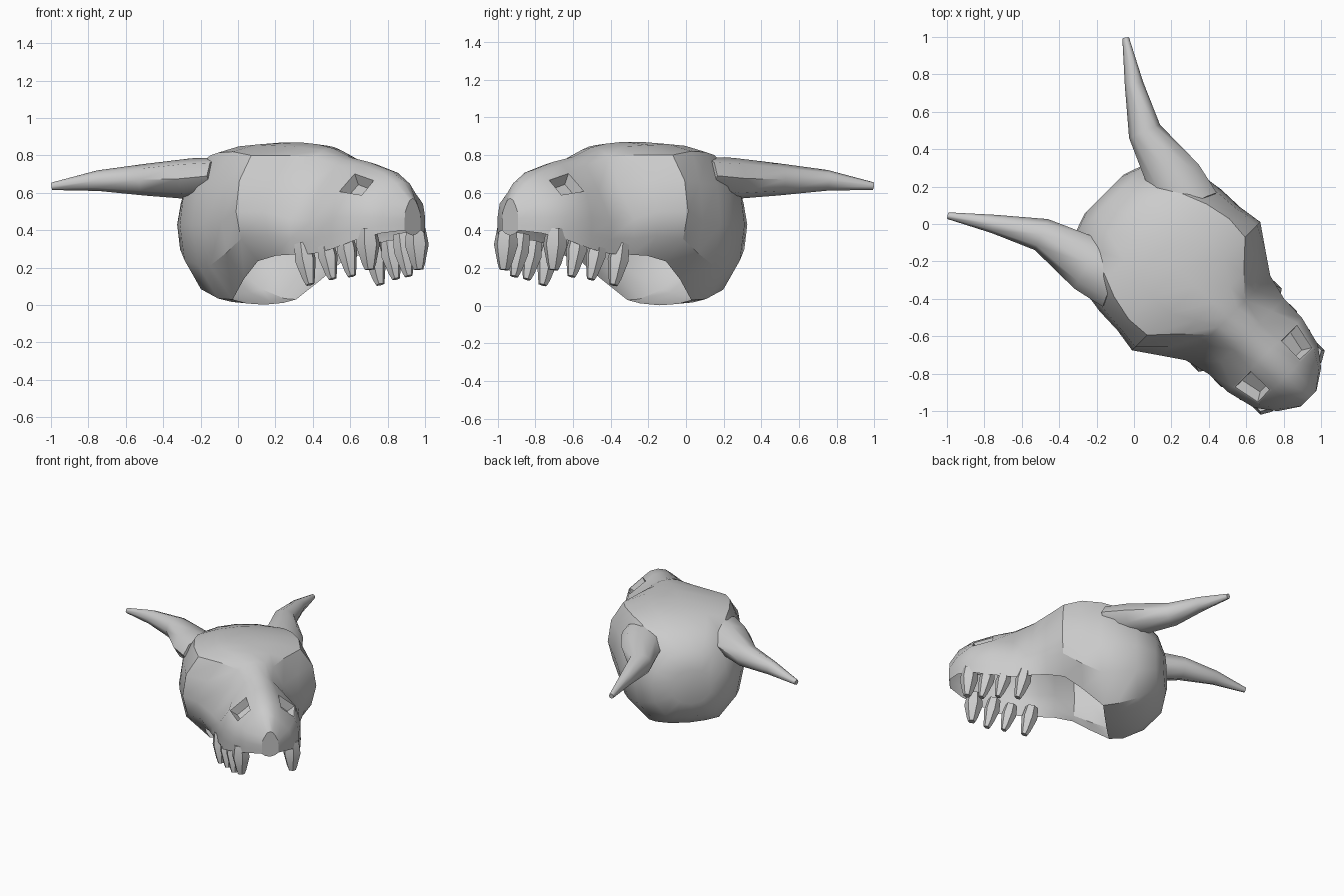
import bpy, bmesh, math
from mathutils import Vector

if "Cube" in bpy.data.objects:
    bpy.data.objects.remove(bpy.data.objects["Cube"])

TURN = -math.pi / 4      # the head looks along the diagonal (+x, -y)


def finish(name, bm, angle=35):
    bmesh.ops.recalc_face_normals(bm, faces=bm.faces)
    me = bpy.data.meshes.new(name)
    bm.to_mesh(me)
    bm.free()
    ob = bpy.data.objects.new(name, me)
    bpy.context.collection.objects.link(ob)
    ob.rotation_euler.z = TURN
    bpy.ops.object.select_all(action='DESELECT')
    bpy.context.view_layer.objects.active = ob
    ob.select_set(True)
    bpy.ops.object.shade_smooth_by_angle(angle=math.radians(angle))
    return ob


def loft(bm, rings):
    vs = [[bm.verts.new(p) for p in r] for r in rings]
    n = len(vs[0])
    faces = [[bm.faces.new((a[i], a[(i + 1) % n], b[(i + 1) % n], b[i])) for i in range(n)]
             for a, b in zip(vs, vs[1:])]
    bm.faces.new(vs[0])
    bm.faces.new(vs[-1])
    return vs, faces


def tube(name, path, sides, angle=50):
    # path of (centre, radius, upright radius)
    rings = []
    for k, (c, r, r2) in enumerate(path):
        c = Vector(c)
        d = Vector(path[min(k + 1, len(path) - 1)][0]) - Vector(path[max(k - 1, 0)][0])
        d.normalize()
        side = d.cross(Vector((0, 0, 1)) if abs(d.z) < .8 else Vector((0, 1, 0))).normalized()
        up = side.cross(d)
        rings.append([c + side * r * math.cos(t) + up * r2 * math.sin(t)
                      for t in (2 * math.pi * i / sides for i in range(sides))])
    bm = bmesh.new()
    loft(bm, rings)
    return finish(name, bm, angle)


# Skull sections: along, crown half width, crown edge z, half width, its z,
# jaw half width, jaw z, top z
sections = [
    (-.225, .07, .53, .15, .42, .08, .31, .55),
    (-.18, .16, .63, .28, .43, .18, .19, .68),
    (-.05, .25, .745, .39, .43, .23, .085, .79),
    (.10, .31, .80, .445, .43, .25, .035, .84),
    (.20, .35, .815, .46, .43, .24, .03, .86),
    (.34, .38, .82, .465, .45, .295, .14, .87),
    (.47, .37, .80, .485, .50, .32, .235, .87),
    (.60, .23, .80, .395, .50, .31, .265, .86),
    (.71, .13, .79, .32, .46, .30, .27, .84),
    (.85, .10, .745, .285, .45, .28, .275, .79),
    (.99, .11, .71, .28, .47, .28, .30, .765),
    (1.15, .105, .67, .24, .47, .235, .355, .72),
    (1.25, .09, .60, .165, .47, .165, .385, .665),
    (1.32, .04, .53, .06, .46, .06, .40, .57),
]
rings = []
for u, wt, zs, w, zm, wj, zb, zt in sections:
    bulge = {.60: .6, .71: .38, .85: .5}.get(u, .78)     # eye hollows
    half = [(0, zt), (.55 * wt, zt * .75 + zs * .25), (wt, zs),
            (wt + (w - wt) * bulge, zm + .55 * (zs - zm)), (w, zm),
            (wj + (w - wj) * .78, zm + .55 * (zb - zm)), (wj, zb),
            (.6 * wj, zb - .018), (0, zb - .028)]
    rings.append([(u, v, z) for v, z in half + [(-v, z) for v, z in reversed(half[1:-1])]])
bm = bmesh.new()
vs, faces = loft(bm, rings)
bmesh.ops.recalc_face_normals(bm, faces=bm.faces)

# Nostril pits, sunk into the upper snout panels
pits = [faces[10][2], faces[10][13]]
bmesh.ops.inset_individual(bm, faces=pits, thickness=.014)
bmesh.ops.inset_individual(bm, faces=pits, thickness=.022, depth=-.06)

# The underside is open from the throat to the front teeth
bmesh.ops.delete(bm, geom=[f for row in faces[4:] for f in row[6:10]], context='FACES_ONLY')
skull = finish("skull", bm, 32)

# Teeth: root along, root across, root z, tip z, radius
teeth = [(1.16, .185, .41, .19, .066), (1.02, .215, .38, .155, .056),
         (.90, .24, .34, .14, .054), (.755, .265, .33, .11, .058)]
for s in (1, -1):
    tag = "left" if s > 0 else "right"
    for k, (u, v, z0, z1, r) in enumerate(teeth):
        lean = .055 if k else .02
        h = z0 - z1
        tube(f"tooth_{tag}_{k + 1}",
             [((u, s * v, z0), r * .8, r * .8),
              ((u + lean * .35, s * v, z0 - h * .4), r, r),
              ((u + lean * .8, s * v, z0 - h * .85), r * .6, r * .6),
              ((u + lean, s * v, z1), r * .4, r * .4)], 6)
    # Horns sweep out and back
    tube(f"horn_{tag}",
         [((.14, s * .27, .69), .17, .10),
          ((-.02, s * .325, .675), .15, .11),
          ((-.31, s * .39, .67), .09, .085),
          ((-.53, s * .53, .665), .05, .055),
          ((-.735, s * .672, .635), .018, .02)], 8)
